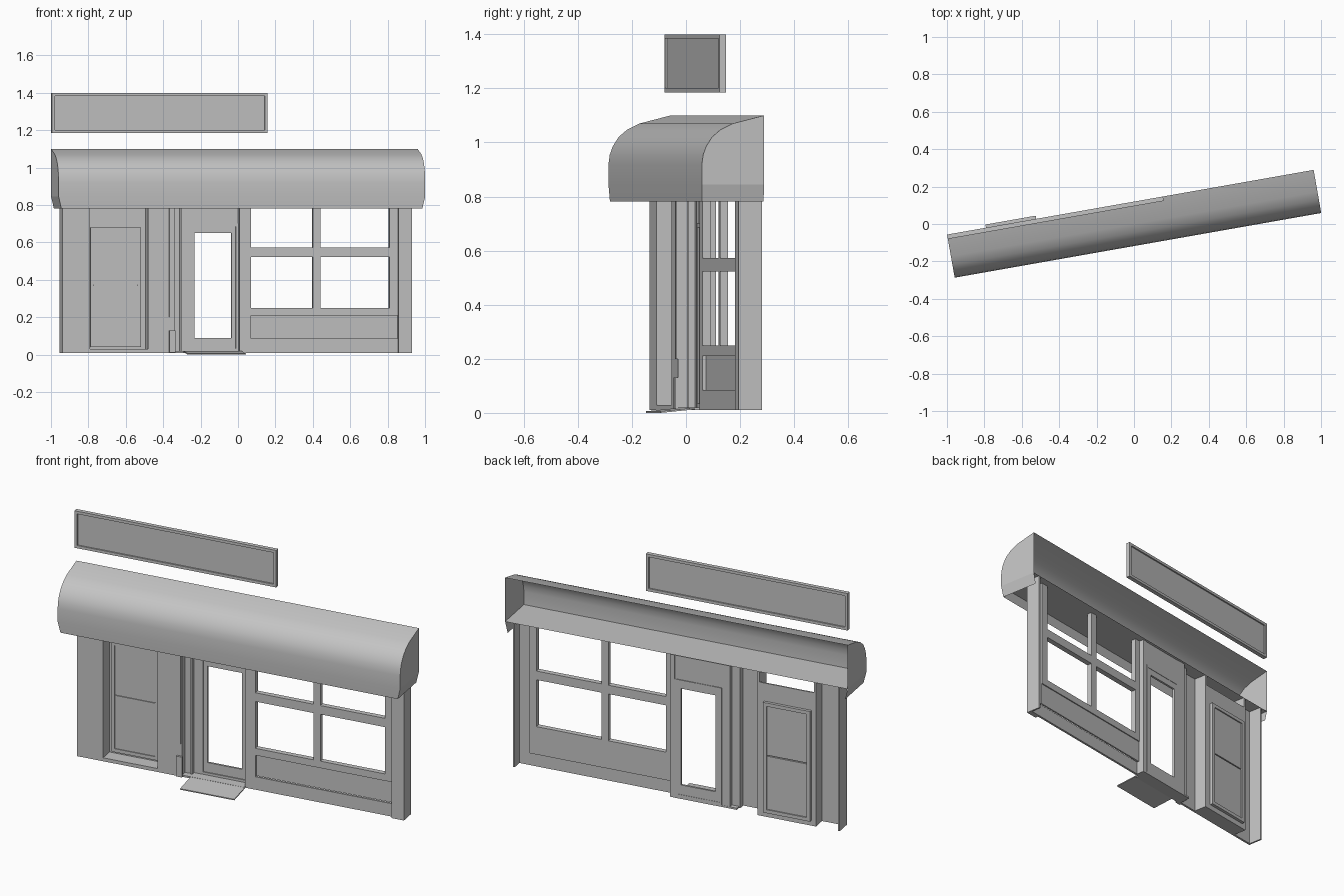
import bpy, bmesh, math
from mathutils import Matrix

cube = bpy.data.objects.get("Cube")
if cube:
    bpy.data.objects.remove(cube, do_unlink=True)

GREY = bpy.data.materials.new("plain grey")
GREY.use_nodes = True
colour = (0.55, 0.55, 0.55, 1)
GREY.diffuse_color = colour
GREY.node_tree.nodes["Principled BSDF"].inputs["Base Color"].default_value = colour

# The whole shopfront is turned on its plot
TURN = Matrix.Rotation(math.radians(10), 4, "Z")
FRONT = 0.03    # pier face
GLASS = 0.048   # window wall face
BACK = 0.118    # rear of the returns
TOP = 0.845     # awning soffit
BASE = 0.01


def finish(name, bm):
    bm.transform(TURN)
    mesh = bpy.data.meshes.new(name)
    bm.to_mesh(mesh)
    bm.free()
    mesh.materials.append(GREY)
    obj = bpy.data.objects.new(name, mesh)
    bpy.context.collection.objects.link(obj)
    return obj


def add_box(bm, x, y, z):
    made = bmesh.ops.create_cube(bm, size=1)["verts"]
    for v in made:
        v.co = [lo + (c + 0.5) * (hi - lo) for c, (lo, hi) in zip(v.co, (x, y, z))]


def box(name, x, y, z):
    bm = bmesh.new()
    add_box(bm, x, y, z)
    return finish(name, bm)


def frame(name, x, y, z, w):
    """Four rails around a rectangle."""
    bm = bmesh.new()
    for a, b in ((x[0], x[0] + w), (x[1] - w, x[1])):
        add_box(bm, (a, b), y, z)
    for a, b in ((z[0], z[0] + w), (z[1] - w, z[1])):
        add_box(bm, (x[0] + w, x[1] - w), y, (a, b))
    return finish(name, bm)


# Awning: open-backed curved shell, flat soffit and a skirt tapering at the ends
NOSE = -0.116
section = [(BACK, 1.10), (0.0, 1.07), (-0.045, 1.048), (-0.078, 1.02),
           (-0.1, 0.985), (-0.111, 0.955), (NOSE, 0.92), (NOSE, TOP), (-0.113, 0.782)]
ENDS = (-0.994, 0.996)
INSET = 0.015


def awning_point(x, y, z):
    return (x - math.copysign(INSET, x) if z < TOP else x, y, z)


def sweep(name, points):
    bm = bmesh.new()
    rows = [[bm.verts.new(awning_point(x, y, z)) for y, z in points] for x in ENDS]
    for i in range(len(points) - 1):
        bm.faces.new((rows[0][i], rows[0][i + 1], rows[1][i + 1], rows[1][i]))
    return finish(name, bm)


awning = sweep("awning_cover", section)
bpy.context.view_layer.objects.active = awning
awning.select_set(True)
bpy.ops.object.shade_smooth_by_angle(angle=math.radians(35))
awning.select_set(False)
sweep("awning_soffit", [(NOSE, TOP), (BACK, TOP)])
for side, x in zip(("right", "left"), ENDS):
    cheek = section[:-1] + [(BACK, TOP)]
    skirt = [(BACK, TOP), (NOSE, TOP), section[-1], (BACK, 0.782)]
    for part, outline in (("end", cheek), ("end_skirt", skirt)):
        bm = bmesh.new()
        face = bm.faces.new([bm.verts.new(awning_point(x, y, z)) for y, z in outline])
        face.normal_update()
        if face.normal.x * x < 0:
            face.normal_flip()
        finish("%s_awning_%s" % (side, part), bm)

# Sign board: thin rim around a recessed panel
frame("sign_rim", (-0.994, 0.178), (0.094, 0.118), (1.185, 1.4), 0.016)
box("sign_panel", (-0.978, 0.162), (0.102, 0.11), (1.201, 1.384))

# End returns and flat piers
WALL = (FRONT, FRONT + 0.012)
FULL = (BASE, TOP)
box("right_end_return", (-0.948, -0.938), (FRONT, BACK), FULL)
box("left_end_return", (0.94, 0.95), (FRONT, BACK), FULL)
box("right_pier", (-0.938, -0.80), WALL, FULL)
box("middle_pier", (-0.482, -0.345), WALL, FULL)
box("left_pier", (0.877, 0.94), (FRONT, GLASS + 0.012), FULL)

# Recessed side door
for n, x in (("right", -0.81), ("left", -0.482)):
    box("side_door_%s_jamb" % n, (x, x + 0.012), (FRONT, BACK), FULL)
box("side_door_sill", (-0.80, -0.48), (FRONT, BACK), (BASE, 0.03))
box("side_door_backing", (-0.80, -0.48), (0.11, BACK), (0.03, 0.785))
frame("side_door_frame", (-0.783, -0.51), (0.1, 0.135), (0.04, 0.68), 0.02)
for n, z in (("lower", (0.06, 0.368)), ("upper", (0.374, 0.66))):
    box("side_door_%s_panel" % n, (-0.763, -0.53), (0.105, 0.128), z)

# Stepped jambs of the main entrance
box("entrance_strip", (-0.368, -0.345), (0.024, FRONT), (0.2, TOP))
box("entrance_plinth", (-0.368, -0.335), (0.018, FRONT), (0.012, 0.13))
for i, (x, y) in enumerate((((-0.352, -0.34), (FRONT, 0.08)),
                            ((-0.34, -0.3), (0.068, 0.08)),
                            ((-0.305, -0.295), (0.06, 0.105)),
                            ((-0.295, -0.257), (0.085, 0.105)),
                            ((0.017, 0.045), (GLASS, 0.105)))):
    box("entrance_jamb_%d" % (i + 1), x, y, FULL)

# Glazed entrance door, transom and floor
frame("entrance_frame", (-0.257, 0.017), (0.086, 0.106), (0.02, 0.70), 0.014)
frame("entrance_door_stiles", (-0.243, 0.003), (0.092, 0.104), (0.034, 0.686), 0.023)
box("entrance_kick_rail", (-0.22, -0.02), (0.092, 0.104), (0.057, 0.09))
box("entrance_top_rail", (-0.22, -0.02), (0.092, 0.104), (0.65, 0.663))
box("entrance_transom", (-0.257, 0.017), (0.09, 0.102), (0.70, TOP))
box("entrance_floor", (-0.345, 0.02), (FRONT, 0.106), (BASE, 0.02))

# Entrance step: thin slab sloping down to the front
bm = bmesh.new()
add_box(bm, (-0.29, 0.025), (-0.1, 0.035), (0.0, 0.006))
for v in bm.verts:
    v.co.z += 0.1 * (v.co.y + 0.1)
finish("entrance_step", bm)

# Shop window: stiles, mullion, rails
GLAZING = (GLASS, GLASS + 0.03)
for n, x in (("right_stile", (0.045, 0.079)), ("mullion", (0.415, 0.456)),
             ("left_stile", (0.832, 0.877))):
    box("window_" + n, x, GLAZING, (0.21, TOP))
for n, z in (("sill", (0.21, 0.25)), ("transom", (0.522, 0.573))):
    for m, x in (("right", (0.079, 0.415)), ("left", (0.456, 0.832))):
        box("window_%s_%s" % (m, n), x, GLAZING, z)
box("window_sill_centre", (0.415, 0.456), GLAZING, (0.21, 0.25))

# Stall riser under the window with a sunken panel
RISER = (GLASS, GLASS + 0.012)
box("riser_base", (0.045, 0.877), RISER, (BASE, 0.085))
box("riser_panel", (0.079, 0.877), (0.062, 0.072), (0.085, 0.21))
box("riser_right_edge", (0.045, 0.079), (GLASS, 0.072), (0.085, 0.21))
